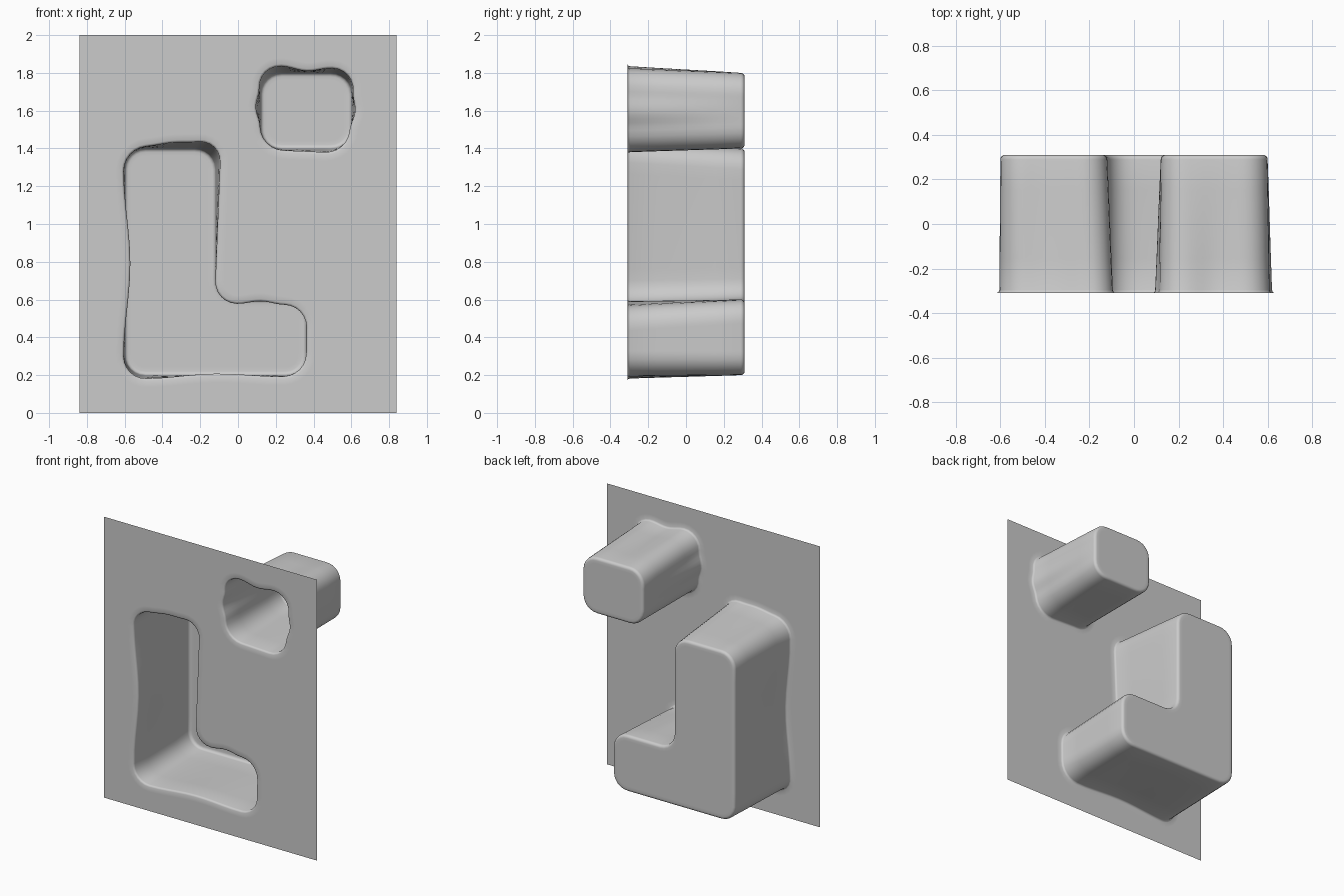
import bpy, bmesh, math
from mathutils import Vector
from mathutils.geometry import interpolate_bezier

cube = bpy.data.objects.get("Cube")
if cube:
    bpy.data.objects.remove(cube, do_unlink=True)

FRONT, BACK = -0.31, 0.31
ARC, SIDE = 7, 10

grey = bpy.data.materials.new("plain grey")
grey.use_nodes = True
grey.diffuse_color = (0.6, 0.6, 0.6, 1)
grey.node_tree.nodes["Principled BSDF"].inputs["Base Color"].default_value = (0.6, 0.6, 0.6, 1)


def outline(corners, radius, bulges):
    """Clockwise rounded polygon in x/z; each side may bow outward by its bulge."""
    pts = [Vector(c) for c in corners]
    n, arcs = len(pts), []
    for i, p in enumerate(pts):
        a = p + (pts[i - 1] - p).normalized() * radius
        b = p + (pts[(i + 1) % n] - p).normalized() * radius
        arcs.append(interpolate_bezier(a, a.lerp(p, 0.56), b.lerp(p, 0.56), b, ARC))
    result = []
    for i in range(n):
        result += [Vector(v[:2]) for v in arcs[i]]
        a, b = arcs[i][-1], arcs[(i + 1) % n][0]
        a, b = Vector(a[:2]), Vector(b[:2])
        normal = Vector((a.y - b.y, b.x - a.x)).normalized()
        for k in range(1, SIDE):
            t = k / SIDE
            result.append(a.lerp(b, t) + normal * bulges[i] * math.sin(math.pi * t) ** 2)
    return result


def offset(loop, amount):
    """Move a clockwise outline outward along its normals."""
    moved = []
    for i, p in enumerate(loop):
        d = (loop[(i + 1) % len(loop)] - loop[i - 1]).normalized()
        moved.append(p + Vector((-d.y, d.x)) * amount)
    return moved


def add_loop(bm, loop, y):
    return [bm.verts.new((p.x, y, p.y)) for p in loop]


def finish(bm, name):
    mesh = bpy.data.meshes.new(name)
    bm.to_mesh(mesh)
    bm.free()
    mesh.materials.append(grey)
    mesh.shade_smooth()
    obj = bpy.data.objects.new(name, mesh)
    bpy.context.collection.objects.link(obj)


def pocket(name, mouth, floor):
    """Open-fronted hollow lofted from the uneven mouth to the clean floor."""
    rim = offset(mouth, 0.045)
    rings = [(rim, FRONT), (offset(mouth, 0.012), FRONT),
             (offset(mouth, 0.003), FRONT + 0.004), (mouth, FRONT + 0.014)]
    for t in (0.25, 0.5, 0.75):
        rings.append(([a.lerp(b, t) for a, b in zip(mouth, floor)],
                      FRONT + (BACK - FRONT) * t))
    # rounded edge around the floor
    r = 0.02
    for k in range(5):
        a = math.pi / 2 * k / 4
        rings.append((offset(floor, r * (math.cos(a) - 1)), BACK - r + r * math.sin(a)))
    rings.append((offset(floor, -0.04), BACK))
    bm = bmesh.new()
    loops = [add_loop(bm, p, y) for p, y in rings]
    for a, b in zip(loops, loops[1:]):
        for i in range(len(a)):
            j = (i + 1) % len(a)
            bm.faces.new((a[i], b[i], b[j], a[j]))
    bm.faces.new(loops[-1])
    bm.normal_update()
    # everything faces the open front
    bmesh.ops.recalc_face_normals(bm, faces=bm.faces)
    bm.normal_update()
    if bm.faces[:][-1].normal.y > 0:
        bmesh.ops.reverse_faces(bm, faces=bm.faces)
    finish(bm, name)
    return rim


# L-shaped pocket
l_floor = outline([(-0.6, 1.4), (-0.12, 1.4), (-0.12, 0.6),
                   (0.36, 0.6), (0.36, 0.2), (-0.6, 0.2)], 0.11, [0] * 6)
l_mouth = outline([(-0.605, 1.4), (-0.09, 1.445), (-0.125, 0.58),
                   (0.365, 0.57), (0.36, 0.195), (-0.605, 0.18)], 0.12,
                  [0.008, 0, 0.016, 0, -0.02, -0.035])
# small square pocket
s_floor = outline([(0.12, 1.8), (0.6, 1.8), (0.6, 1.4), (0.12, 1.4)], 0.11, [0] * 4)
s_mouth = outline([(0.11, 1.84), (0.62, 1.82), (0.58, 1.375), (0.12, 1.395)], 0.12,
                  [-0.02, 0.02, 0, -0.0 + 0.02])

rims = [pocket("l_shaped_pocket", l_mouth, l_floor),
        pocket("square_pocket", s_mouth, s_floor)]

# flat front panel with an opening for each pocket
bm = bmesh.new()
border = [Vector(p) for p in ((-0.84, 0), (-0.84, 2), (0.84, 2), (0.84, 0))]
for loop in [border] + rims:
    vs = add_loop(bm, loop, FRONT)
    for i, v in enumerate(vs):
        bm.edges.new((vs[i - 1], v))
bmesh.ops.triangle_fill(bm, edges=bm.edges[:], use_beauty=True, normal=(0, -1, 0))
bm.normal_update()
bmesh.ops.reverse_faces(bm, faces=[f for f in bm.faces if f.normal.y > 0])
finish(bm, "front_panel")
